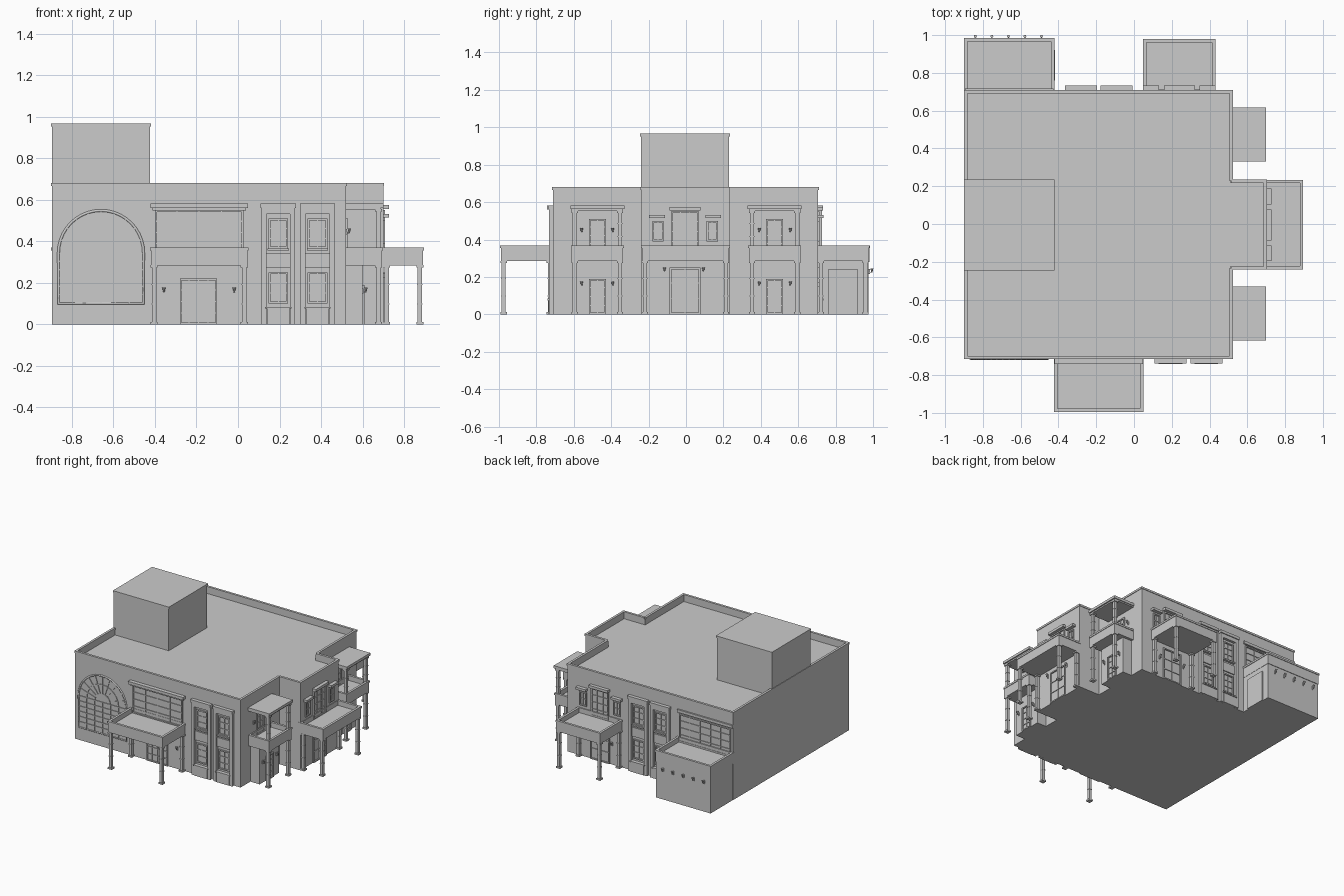
import bpy, bmesh
from math import pi, sin, cos
from mathutils import Matrix, Vector

if "Cube" in bpy.data.objects:
    bpy.data.objects.remove(bpy.data.objects["Cube"])


def finish(name, bm):
    bmesh.ops.recalc_face_normals(bm, faces=bm.faces[:])
    me = bpy.data.meshes.new(name)
    bm.to_mesh(me)
    bm.free()
    ob = bpy.data.objects.new(name, me)
    bpy.context.collection.objects.link(ob)
    return ob


def add_box(bm, b):
    x0, x1, y0, y1, z0, z1 = b
    m = Matrix.Translation(((x0 + x1) / 2, (y0 + y1) / 2, (z0 + z1) / 2))
    bmesh.ops.create_cube(bm, size=1, matrix=m @ Matrix.Diagonal((x1 - x0, y1 - y0, z1 - z0, 1)))


def boxes(name, items):
    bm = bmesh.new()
    for b in items:
        add_box(bm, b)
    return finish(name, bm)


def tray(name, pts, z0, z1, floor, t):
    """Solid outline whose top is sunk inside a thin parapet."""
    bm = bmesh.new()
    f = bm.faces.new([bm.verts.new((x, y, z0)) for x, y in pts])
    r = bmesh.ops.extrude_face_region(bm, geom=[f])
    top = [g for g in r['geom'] if isinstance(g, bmesh.types.BMFace)][0]
    for v in top.verts:
        v.co.z = z1
    bmesh.ops.recalc_face_normals(bm, faces=bm.faces[:])
    bmesh.ops.inset_region(bm, faces=[top], thickness=t, use_even_offset=True)
    r = bmesh.ops.extrude_face_region(bm, geom=[top])
    for v in [g for g in r['geom'] if isinstance(g, bmesh.types.BMVert)]:
        v.co.z = floor
    bmesh.ops.delete(bm, geom=[top], context='FACES_ONLY')
    finish(name, bm)


def lip(name, pts, z0, z1, o=0.004, t=0.014):
    """Coping strip along an axis-aligned outline (counter-clockwise)."""
    out = []
    for (ax, ay), (bx, by) in zip(pts, pts[1:] + pts[:1]):
        d = Vector((bx - ax, by - ay)).normalized()
        n = Vector((d.y, -d.x))
        p = [Vector((ax, ay)) - d * o + n * o, Vector((bx, by)) + d * o - n * t]
        out.append((min(p[0].x, p[1].x), max(p[0].x, p[1].x),
                    min(p[0].y, p[1].y), max(p[0].y, p[1].y), z0, z1))
    boxes(name, out)


def rect(x0, x1, y0, y1):
    return [(x0, y0), (x1, y0), (x1, y1), (x0, y1)]


# A wall is (axis, sign, position); boxes sit on it by along-wall range, height and depth
FRONT, BACK = ('y', -1, -0.712), ('y', 1, 0.706)
SIDE, PORCH, WING = ('x', 1, 0.52), ('x', 1, 0.60), ('x', 1, 0.70)


def on(w, u0, u1, z0, z1, d1, d0=-0.004):
    a, b = sorted((w[2] + w[1] * d0, w[2] + w[1] * d1))
    return (u0, u1, a, b, z0, z1) if w[0] == 'y' else (a, b, u0, u1, z0, z1)


def window(w, u0, u1, z0, z1, cols, rows, t=0.009, d=0.009, base=0.0):
    out = [on(w, u0, u0 + t, z0, z1, d + base), on(w, u1 - t, u1, z0, z1, d + base),
           on(w, u0, u1, z1 - t, z1, d + base), on(w, u0, u1, z0, z0 + t, d + base)]
    for i in range(1, cols):
        u = u0 + (u1 - u0) * i / cols
        out.append(on(w, u - 0.0025, u + 0.0025, z0, z1, d * .6 + base))
    for i in range(1, rows):
        z = z0 + (z1 - z0) * i / rows
        out.append(on(w, u0, u1, z - 0.0025, z + 0.0025, d * .6 + base))
    return out


def post(x, y, z0, z1):
    def sq(r, a, b):
        return (x - r, x + r, y - r, y + r, a, b)
    h = z1 - z0
    return [sq(.011, z0, z1), sq(.017, z0, z0 + .012), sq(.017, z1 - .012, z1),
            sq(.013, z0 + h * .33, z0 + h * .35), sq(.013, z0 + h * .66, z0 + h * .68)]


# Main building with parapet
plan = [(-.896, -.712), (.52, -.712), (.52, -.238), (.70, -.238),
        (.70, .232), (.52, .232), (.52, .706), (-.896, .706)]
tray('main_building', plan, 0, .67, .625, .012)
lip('roof_coping', plan, .665, .68)

# Roof tower
boxes('roof_tower', [(-.896, -.425, -.24, .23, .6, .955)])
boxes('tower_cap', [(-.90, -.42, -.245, .235, .952, .966)])

# Rear annex with terrace on top
boxes('rear_annex', [(-.894, -.427, .70, .976, 0, .30)])
annex = rect(-.896, -.425, .70, .98)
tray('annex_terrace', annex, .28, .36, .33, .012)
lip('annex_coping', annex, .355, .369)
boxes('annex_side_door', [(-.43, -.418, .76, .92, 0, .24)])

# Balconies on posts
balconies = {'front': (rect(-.42, .046, -.99, -.70), [(-.404, -.975), (.03, -.975), (-.404, -.728), (.03, -.728)]),
             'back': (rect(.052, .428, .70, .976), [(.068, .96), (.412, .96), (.068, .722), (.412, .722)]),
             'right': (rect(.69, .892, -.236, .23), [(.876, -.22), (.876, .214), (.716, -.22), (.716, .214)])}
for side, (pts, cols) in balconies.items():
    tray(side + '_balcony', pts, .284, .36, .33, .012)
    lip(side + '_balcony_coping', pts, .355, .369)
    boxes(side + '_balcony_posts', [b for x, y in cols for b in post(x, y, 0, .286)])

# Two-storey corner porches on the right
for tag, s in (('front', -1), ('rear', 1)):
    y0, y1 = sorted((s * .336, s * .612))
    pts = rect(.515, .694, y0, y1)
    tray(tag + '_porch_balcony', pts, .284, .36, .33, .012)
    lip(tag + '_porch_coping', pts, .355, .369)
    boxes(tag + '_porch_entry', [(.51, .60, y0 + .02, y1 - .02, 0, .29)])
    boxes(tag + '_porch_roof', [(.515, .70, y0 - .006, y1 + .006, .562, .582),
                                (.515, .69, y0, y1, .552, .564)])
    boxes(tag + '_porch_posts', [b for y in (y0 + .017, y1 - .017) for z in ((0, .286), (.345, .555))
                                 for b in post(.677, y, *z)])
    c = (y0 + y1) / 2
    boxes(tag + '_porch_doors', window(SIDE, c - .045, c + .045, .335, .51, 2, 4)
          + window(PORCH, c - .045, c + .045, .0, .19, 2, 4))

# Paired tall bays, front and back
for tag, w, starts in (('front', FRONT, (.113, .302)), ('back', BACK, (-.362, -.174))):
    items = []
    for u in starts:
        v = u + .162
        items += [on(w, u, u + .024, 0, .56, .02), on(w, v - .024, v, 0, .56, .02),
                  on(w, u - .004, v + .004, .56, .582, .027), on(w, u, v, .53, .56, .02),
                  on(w, u + .026, v - .026, 0, .075, .022), on(w, u + .018, v - .018, .075, .084, .028),
                  on(w, u + .02, v - .02, .27, .34, .008),
                  on(w, u + .03, v - .03, .355, .366, .018)]
        items += window(w, u + .034, v - .034, .366, .51, 2, 3)
        items += window(w, u + .034, v - .034, .10, .25, 2, 3)
    boxes(tag + '_window_bays', items)

# Large paned windows and doors
boxes('front_upper_window', window(FRONT, -.40, .026, .335, .55, 4, 4))
boxes('front_canopy', [on(FRONT, -.422, .048, .56, .582, .03), on(FRONT, -.412, .038, .548, .56, .02)])
boxes('front_lower_window', window(FRONT, -.28, -.10, .0, .22, 4, 4))
boxes('rear_upper_window', window(BACK, -.88, -.44, .335, .55, 5, 4))
boxes('rear_window_canopy', [on(BACK, -.896, -.425, .56, .582, .012)])
for tag, w, c in (('right', WING, -.005), ('back', BACK, .24)):
    boxes(tag + '_balcony_door', window(w, c - .075, c + .075, .335, .55, 3, 4)
          + [on(w, c - .082, c + .082, .555, .575, .027)])
    boxes(tag + '_lower_door', window(w, c - .082, c + .082, 0, .25, 2, 3))
    boxes(tag + '_side_windows', [b for s in (-1, 1) for b in
                                  window(w, c + s * .145 - .03, c + s * .145 + .03, .39, .50, 2, 2)
                                  + [on(w, c + s * .15 - .042, c + s * .15 + .042, .514, .532, .028)]])

# Arched window: moulded frame, sill, radial bars and lower grid
CX, CZ, R, Y = -.66, .343, .205, -.712
outline = [(-R, .10 - CZ)] + [(-R * cos(pi * i / 20), R * sin(pi * i / 20)) for i in range(21)] + [(R, .10 - CZ)]
cu = bpy.data.curves.new('arch_frame', 'CURVE')
cu.dimensions = '3D'
cu.bevel_depth, cu.bevel_resolution = .007, 1
sp = cu.splines.new('POLY')
sp.points.add(len(outline) - 1)
for p, (x, z) in zip(sp.points, outline):
    p.co = (CX + x, Y, CZ + z, 1)
sp.use_cyclic_u = True
ob = bpy.data.objects.new('arch_frame', cu)
bpy.context.collection.objects.link(ob)
bpy.context.view_layer.objects.active = ob
ob.select_set(True)
bpy.ops.object.convert(target='MESH')
bm = bmesh.new()


def bar(x, z, length, ang):
    m = Matrix.Translation((CX + x, Y, CZ + z)) @ Matrix.Rotation(-ang, 4, 'Y')
    bmesh.ops.create_cube(bm, size=1, matrix=m @ Matrix.Diagonal((length, .01, .006, 1)))


for i in range(1, 10):
    a = pi * i / 10
    bar(.135 * cos(a), .135 * sin(a), .14, a)
for r in (.065, .135):
    for i in range(12):
        a = pi * (i + .5) / 12
        bar(r * cos(a), r * sin(a), r * pi / 12 + .003, a + pi / 2)
for i in range(6):
    bar(0, -.04 * i, 2 * R, 0)
for i in range(1, 6):
    bar(-R + 2 * R * i / 6, -.12, .243, pi / 2)
finish('arch_bars', bm)

# Wall lamps: plate, arm and flared shade
lamps = [(FRONT, u, .165) for u in (-.357, -.018)]
lamps += [(WING, u, .24) for u in (-.115, .093)]
lamps += [(BACK, u, .165) for u in (.135, .355)]
lamps += [(('y', 1, .978), -.84 + .0875 * i, .235) for i in range(5)]
lamps += [(w, s * .475 + o, z) for w, z in ((SIDE, .45), (PORCH, .165)) for s in (-1, 1) for o in (-.083, .083)]
bm = bmesh.new()
for w, u, z in lamps:
    add_box(bm, on(w, u - .004, u + .004, z - .018, z + .008, .005))
    add_box(bm, on(w, u - .002, u + .002, z - .012, z - .008, .016))
    p = w[2] + w[1] * .016
    loc = (u, p, z) if w[0] == 'y' else (p, u, z)
    bmesh.ops.create_cone(bm, cap_ends=True, segments=8, radius1=.003, radius2=.008, depth=.022,
                          matrix=Matrix.Translation(loc))
finish('wall_lamps', bm)
